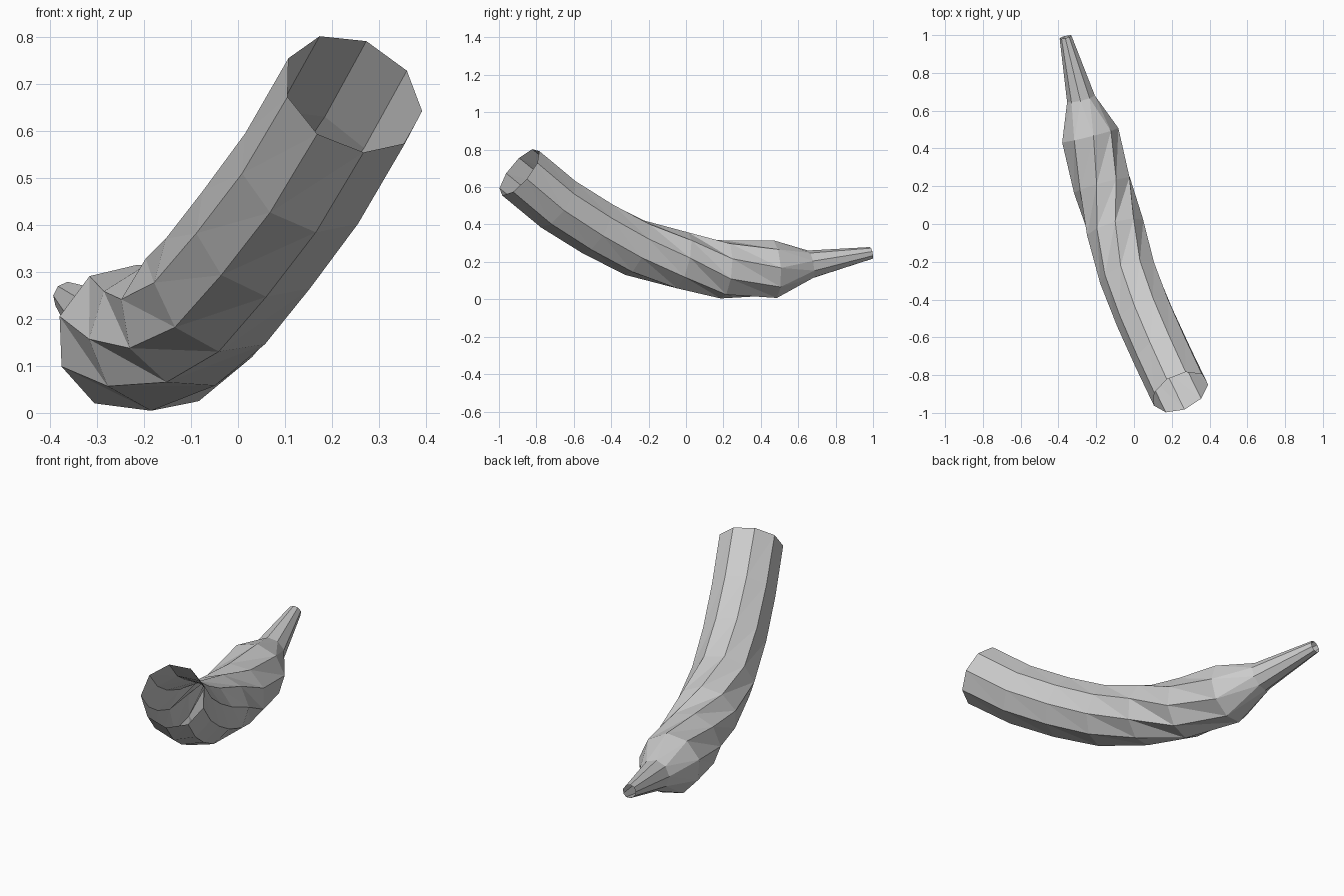
import bpy
import bmesh
from math import cos, sin, radians
from mathutils import Vector

cube = bpy.data.objects.get("Cube")
if cube:
    bpy.data.objects.remove(cube, do_unlink=True)

SIDES = 9

# Centre line stations: x, y, z, radius, twist in degrees
STATIONS = [
    (0.245, -0.89, 0.68, 0.157, -97),
    (0.15, -0.69, 0.515, 0.157, -98),
    (0.055, -0.48, 0.385, 0.157, -99),
    (-0.03, -0.265, 0.275, 0.157, -101),
    (-0.10, -0.025, 0.205, 0.157, -114),
    (-0.165, 0.205, 0.16, 0.158, -139),
    (-0.235, 0.47, 0.16, 0.157, -157),
    (-0.28, 0.665, 0.185, 0.077, -145),
    (-0.362, 0.99, 0.247, 0.033, -145),
]


def make_material(name, rgb):
    mat = bpy.data.materials.new(name)
    mat.use_nodes = True
    mat.diffuse_color = (*rgb, 1)
    bsdf = next(n for n in mat.node_tree.nodes if n.type == 'BSDF_PRINCIPLED')
    bsdf.inputs["Base Color"].default_value = (*rgb, 1)
    return mat


def ring(bm, index):
    """Regular polygon set square to the centre line at one station."""
    centres = [Vector(s[:3]) for s in STATIONS]
    before = centres[max(index - 1, 0)]
    after = centres[min(index + 1, len(centres) - 1)]
    axis = (after - before).normalized()
    side = axis.cross(Vector((0, 0, 1))).normalized()
    up = side.cross(axis)
    radius, twist = STATIONS[index][3:]
    verts = []
    for k in range(SIDES):
        a = radians(twist + k * 360 / SIDES)
        verts.append(bm.verts.new(centres[index] + radius * (cos(a) * side + sin(a) * up)))
    return verts


# Curved, twisted tube, open at both ends
bm = bmesh.new()
rings = [ring(bm, i) for i in range(len(STATIONS))]
for near, far in zip(rings, rings[1:]):
    for k in range(SIDES):
        n = (k + 1) % SIDES
        bm.faces.new((near[k], near[n], far[k]))
        bm.faces.new((near[n], far[n], far[k]))
bmesh.ops.recalc_face_normals(bm, faces=bm.faces)

# Make sure the wall faces outward
first = bm.faces[:][0]
if first.normal.dot(first.calc_center_median() - Vector(STATIONS[0][:3])) < 0:
    bmesh.ops.reverse_faces(bm, faces=bm.faces)

mesh = bpy.data.meshes.new("curved_tube")
bm.to_mesh(mesh)
bm.free()
mesh.materials.append(make_material("light grey", (0.6, 0.6, 0.6)))
tube = bpy.data.objects.new("curved_tube", mesh)
bpy.context.collection.objects.link(tube)
